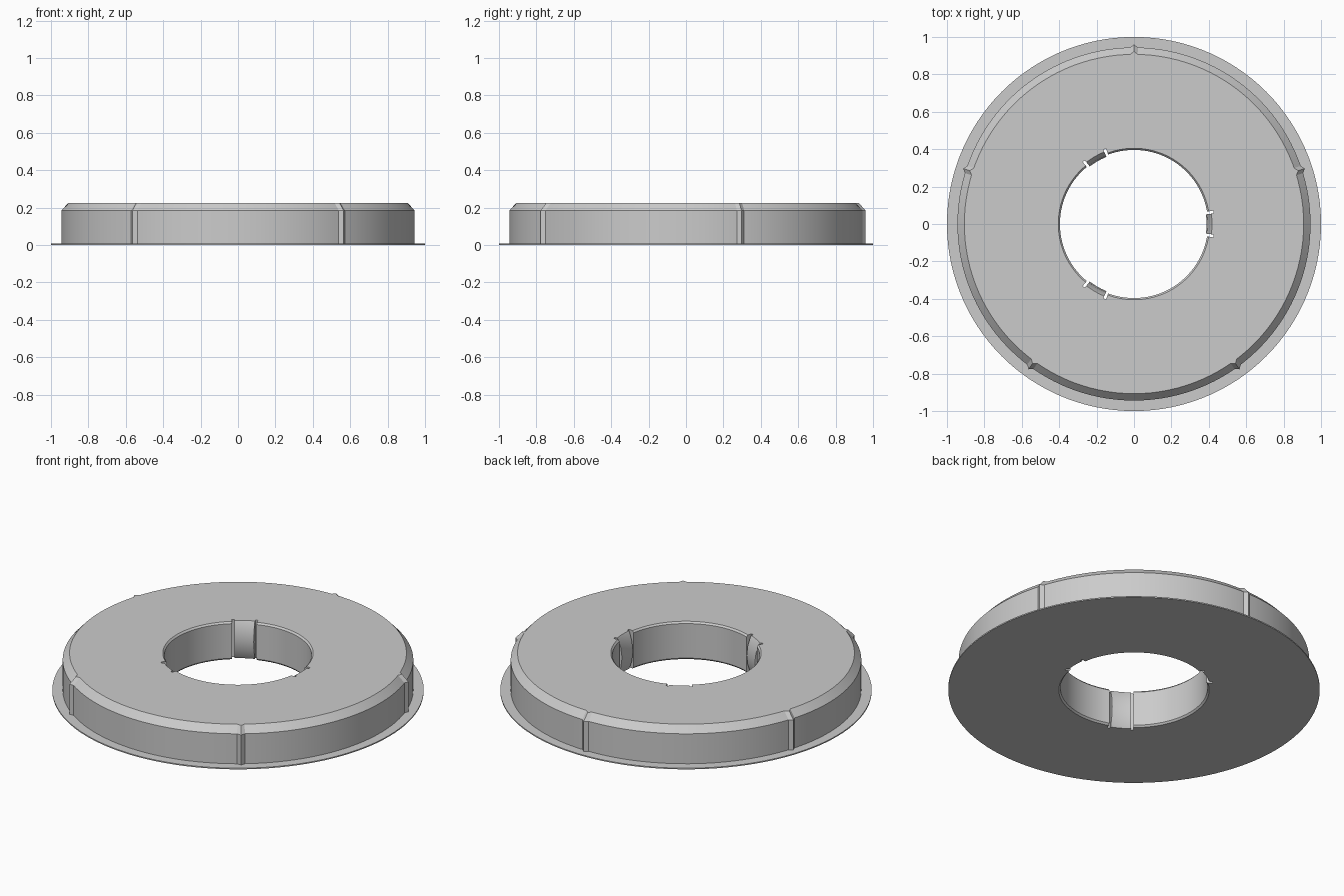
import bpy, bmesh, math

if "Cube" in bpy.data.objects:
    bpy.data.objects.remove(bpy.data.objects["Cube"])

RIBS = [18 + 72 * k for k in range(5)]      # outer grip ribs, degrees
TABS = [0, 120, 240]                        # spring tabs in the bore, degrees
RIB_HALF = 1.25                             # rib half width
TAB_IN, TAB_OUT = 7.6, 9.6                  # slot edges either side of each tab
RIB_H = 0.016

# outer profile (radius, z, rises at ribs)
OUTER = [(1.0, 0.0, 0), (1.0, 0.007, 0), (0.944, 0.007, 1),
         (0.944, 0.185, 1), (0.907, 0.225, 1)]
# bore profiles, top to bottom, sharing the same heights
BORE_Z = [0.225, 0.215, 0.17, 0.112, 0.055, 0.01, 0.0]
BORE = {
    "plain": [0.405, 0.396, 0.396, 0.396, 0.396, 0.396, 0.405],
    "slot": [0.43] * 7,
    "tab": [0.417, 0.411, 0.395, 0.388, 0.395, 0.411, 0.417],
}


def gap(a, b):
    return abs((a - b + 180) % 360 - 180)


def kind_at(angle):
    d = min(gap(angle, t) for t in TABS)
    return "tab" if d < TAB_IN else "slot" if d < TAB_OUT else "plain"


# angular stations, with exact edges for ribs and slots
special = [r + s * RIB_HALF for r in RIBS for s in (-1, 1)]
special += [(t + s * e) % 360 for t in TABS for s in (-1, 1) for e in (TAB_IN, TAB_OUT)]
angles = [a for a in range(0, 360, 3) if all(gap(a, s) > 0.85 for s in special)]
angles = sorted(angles + special)

bm = bmesh.new()


def station(angle, kind):
    rise = RIB_H if any(gap(angle, r) < 0.01 for r in RIBS) else 0.0
    pts = [(r + rise * k, z) for r, z, k in OUTER] + list(zip(BORE[kind], BORE_Z))
    a = math.radians(angle)
    return [bm.verts.new((r * math.cos(a), r * math.sin(a), z)) for r, z in pts]


def bridge(a, b, rows):
    n = len(a)
    for i in rows:
        j = (i + 1) % n
        bm.faces.new((a[i], b[i], b[j], a[j]))


# sweep the profile, adding radial walls where the bore steps
count = len(OUTER) + len(BORE_Z)
first = previous = None
for i, a in enumerate(angles):
    b = angles[(i + 1) % len(angles)]
    kind = kind_at((a + ((b - a) % 360) / 2) % 360)
    start, end = station(a, kind), station(b, kind)
    bridge(start, end, range(count))
    if previous and previous[1] != kind:
        bridge(previous[0], start, range(len(OUTER), count - 1))
    first = first or (start, kind)
    previous = (end, kind)
if previous[1] != first[1]:
    bridge(previous[0], first[0], range(len(OUTER), count - 1))
bmesh.ops.remove_doubles(bm, verts=bm.verts, dist=1e-5)

mesh = bpy.data.meshes.new("flanged_ring")
bm.to_mesh(mesh)
bm.free()
ring = bpy.data.objects.new("flanged_ring", mesh)
bpy.context.collection.objects.link(ring)

grey = bpy.data.materials.new("light grey")
grey.diffuse_color = (0.6, 0.6, 0.6, 1)
grey.use_nodes = True
grey.node_tree.nodes["Principled BSDF"].inputs["Base Color"].default_value = grey.diffuse_color
mesh.materials.append(grey)

bpy.context.view_layer.objects.active = ring
ring.select_set(True)
bpy.ops.object.shade_smooth_by_angle(angle=math.radians(25))
